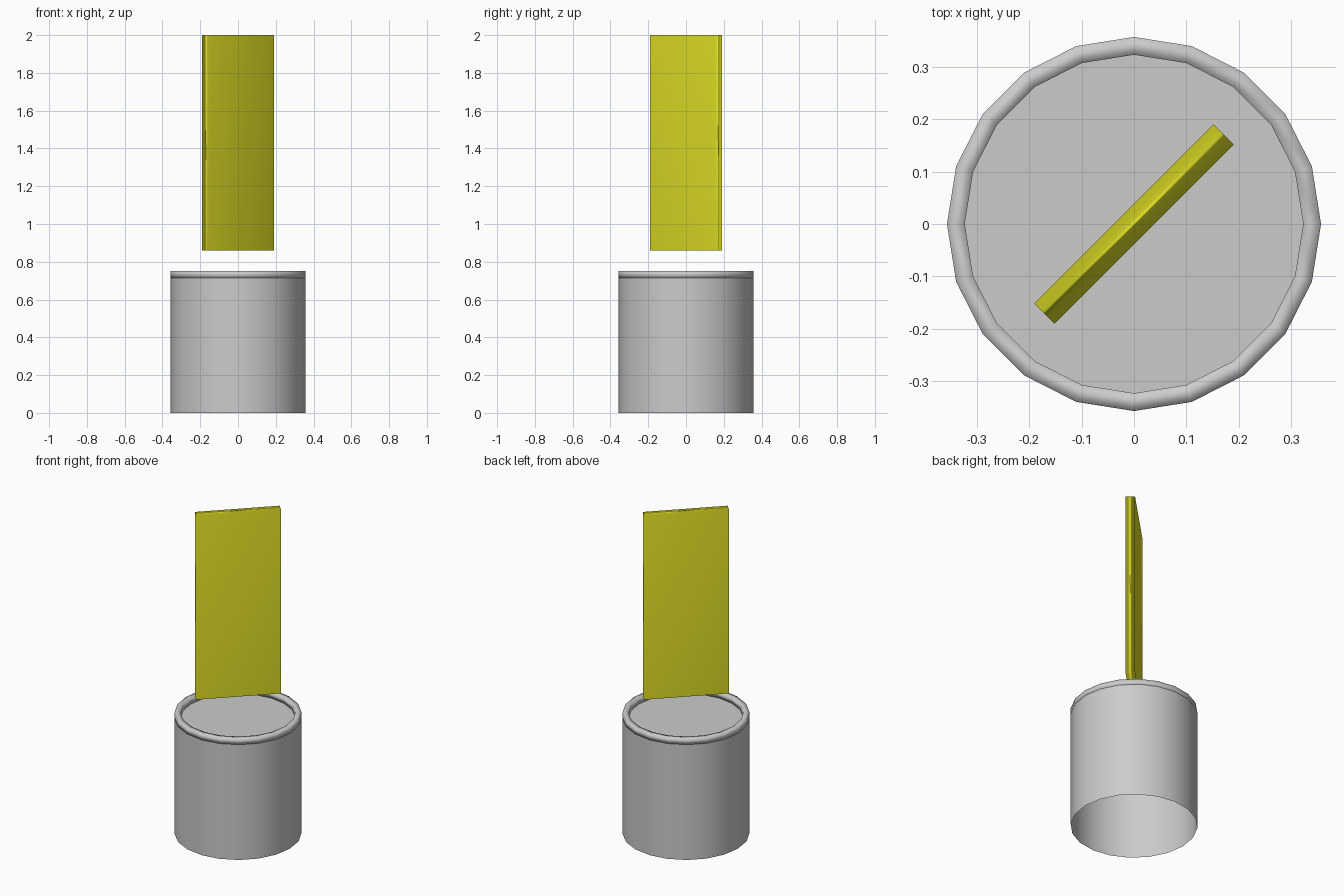
import bpy
import math

if "Cube" in bpy.data.objects:
    bpy.data.objects.remove(bpy.data.objects["Cube"])

SIDES = 20
R_OUT, R_IN = 0.357, 0.323
Z_CAP, Z_RIM = 0.715, 0.75


def add_object(name, verts, faces, smooth=True):
    mesh = bpy.data.meshes.new(name)
    mesh.from_pydata(verts, [], faces)
    mesh.polygons.foreach_set("use_smooth", [smooth] * len(faces))
    obj = bpy.data.objects.new(name, mesh)
    bpy.context.collection.objects.link(obj)
    return obj


def circle(radius, z):
    return [(radius * math.cos(2 * math.pi * i / SIDES),
             radius * math.sin(2 * math.pi * i / SIDES), z) for i in range(SIDES)]


def lathe(name, profile, closed=False):
    """Join circles given as (radius, z) pairs into a smooth surface."""
    verts = [v for r, z in profile for v in circle(r, z)]
    n = len(profile)
    faces = []
    for k in range(n if closed else n - 1):
        a, b = k * SIDES, (k + 1) % n * SIDES
        for i in range(SIDES):
            j = (i + 1) % SIDES
            faces.append((a + i, a + j, b + j, b + i))
    return add_object(name, verts, faces)


# Outer wall, open underneath
lathe("base_wall", [(R_OUT, 0), (R_OUT, Z_CAP)])

# Flat recessed lid
add_object("base_lid", circle(R_OUT, Z_CAP), [tuple(range(SIDES))], smooth=False)

# Softly shaded raised rim
lathe("base_rim", [(R_OUT, Z_CAP), (R_OUT, Z_RIM), (R_IN, Z_RIM), (R_IN, Z_CAP)], closed=True)

# Floating diagonal slab, smooth shaded
bpy.ops.mesh.primitive_cube_add(size=1, location=(0, 0, 1.43), rotation=(0, 0, math.radians(45)))
slab = bpy.context.object
slab.name = "floating_slab"
slab.scale = (0.484, 0.054, 1.14)
bpy.ops.object.shade_smooth()
yellow = bpy.data.materials.new("yellow")
yellow.diffuse_color = (0.8, 0.8, 0.02, 1)
yellow.use_nodes = True
yellow.node_tree.nodes["Principled BSDF"].inputs["Base Color"].default_value = yellow.diffuse_color
slab.data.materials.append(yellow)
